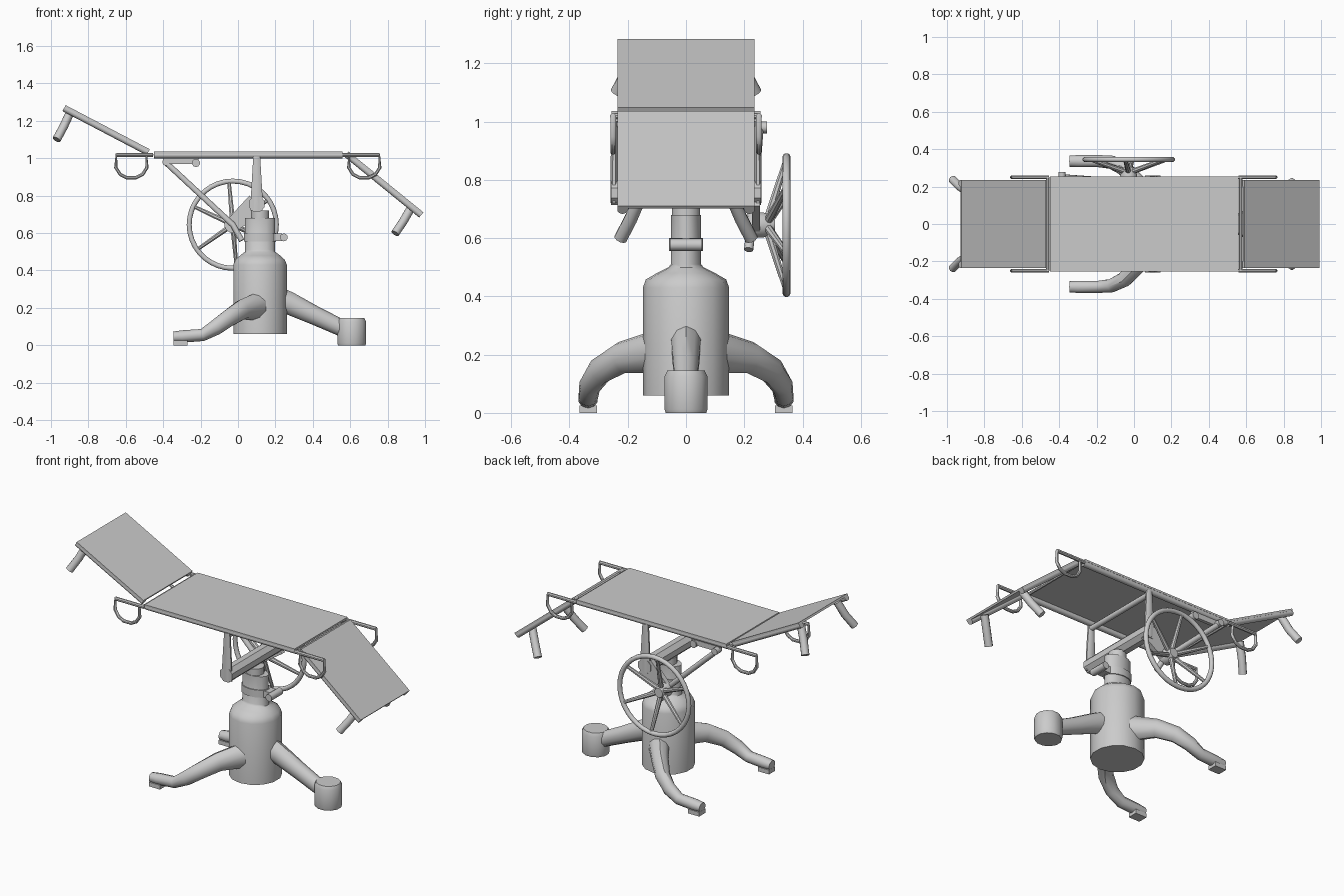
import bpy, bmesh, math
from mathutils import Vector as V

if "Cube" in bpy.data.objects:
    bpy.data.objects.remove(bpy.data.objects["Cube"])


def finish(bm, name, angle=40):
    bmesh.ops.recalc_face_normals(bm, faces=bm.faces)
    me = bpy.data.meshes.new(name)
    bm.to_mesh(me)
    bm.free()
    ob = bpy.data.objects.new(name, me)
    bpy.context.collection.objects.link(ob)
    bpy.context.view_layer.objects.active = ob
    ob.select_set(True)
    bpy.ops.object.shade_smooth_by_angle(angle=math.radians(angle))
    ob.select_set(False)
    return ob


def loft(name, pts, sizes, n=10, closed=False, ref=None):
    """Sweep an n-sided ellipse along pts; sizes = radius or list of (side, up)."""
    pts = [V(p) for p in pts]
    if not isinstance(sizes, list):
        sizes = [(sizes, sizes)] * len(pts)
    chord = (pts[-1] - pts[0]).normalized()
    ref = V(ref) if ref else (V((0, 1, 0)) if abs(chord.z) > .9 else V((0, 0, 1)))
    bm, rings, m = bmesh.new(), [], len(pts)
    off = math.pi / n
    k = 1 / math.cos(off) if n == 4 else 1
    for i, p in enumerate(pts):
        a = pts[(i - 1) % m] if closed else pts[max(i - 1, 0)]
        b = pts[(i + 1) % m] if closed else pts[min(i + 1, m - 1)]
        t = (b - a).normalized()
        up = (ref - t * ref.dot(t)).normalized()
        side = t.cross(up)
        sx, sy = sizes[i]
        rings.append([bm.verts.new(p + side * sx * k * math.cos(off + j * math.tau / n)
                                   + up * sy * k * math.sin(off + j * math.tau / n)) for j in range(n)])
    for i in range(m if closed else m - 1):
        r, s = rings[i], rings[(i + 1) % m]
        for j in range(n):
            bm.faces.new((r[j], r[(j + 1) % n], s[(j + 1) % n], s[j]))
    if not closed:
        bm.faces.new(rings[0])
        bm.faces.new(rings[-1])
    return finish(bm, name)


def bar(name, a, b, w, h):
    return loft(name, [a, b], [(w, h)] * 2, 4)


def panel(name, x0, z0, x1, z1, half_y):
    """Cloth sheet with a tube rail under each side edge, between two xz points."""
    d = V((x1 - x0, 0, z1 - z0)).normalized()
    nrm = V((-d.z, 0, d.x))
    if nrm.z < 0:
        nrm = -nrm
    a, b = V((x0, 0, z0)), V((x1, 0, z1))
    bar(name + "_sheet", a + nrm * .012, b + nrm * .012, half_y, .006)
    for s in (-1, 1):
        o = V((0, s * (half_y - .018), 0))
        loft(name + "_rail", [a + o, b + o], .018)


# pedestal and neck
cx = .118
prof = [(.06, .147, .148), (.43, .147, .148), (.458, .135, .138), (.48, .11, .10),
        (.50, .083, .06), (.51, .083, .052), (.68, .083, .052)]
loft("pedestal", [(cx, 0, p[0]) for p in prof], [p[1:] for p in prof], 14)
loft("neck_cap", [(cx, 0, .68), (cx, 0, .72)], .05, 12)

# clamp on the neck
loft("clamp_collar", [(cx, 0, .555), (cx, 0, .60)], [(.088, .058)] * 2, 14)
bar("clamp_lug", (.19, 0, .577), (.235, 0, .577), .03, .02)
loft("clamp_bolt", [(.245, -.055, .577), (.245, .055, .577)], .021)

# two splayed side legs
for s in (-1, 1):
    loft("side_leg",
         [(.11, s * .10, .21), (.02, s * .22, .19), (-.05, s * .295, .145), (-.12, s * .33, .095),
          (-.19, s * .336, .055), (-.30, s * .336, .047), (-.345, s * .336, .045)],
         [(.06, .075), (.048, .055), (.042, .048), (.037, .042), (.034, .033), (.034, .033), (.031, .028)], 10)
    bar("side_foot", (-.27, s * .336, .013), (-.345, s * .336, .013), .03, .013)

# rear leg with round foot
loft("end_leg", [(.20, 0, .25), (.28, 0, .222), (.42, 0, .155), (.56, 0, .09)],
     [(.055, .07), (.052, .06), (.045, .05), (.04, .045)], 10)
foot = [(0, .076), (.012, .08), (.125, .08), (.145, .07)]
loft("end_foot", [(.608, 0, z) for z, r in foot], [(r, r * .95) for z, r in foot], 12)

# yoke carrying the bed
loft("yoke_beam", [(.10, -.258, .755), (.10, .258, .755)], [(.045, .045)] * 2, 8)
for s in (-1, 1):
    loft("yoke_post", [(.10, s * .247, .72), (.10, s * .247, .82), (.10, s * .245, 1.01)],
         [(.035, .013), (.032, .013), (.02, .013)], 8)
loft("yoke_top_bar", [(.10, -.245, .99), (.10, .245, .99)], .016)

# three bed sections
panel("bed", -.45, 1.018, .56, 1.018, .255)
panel("head_panel", -.48, 1.032, -.93, 1.268, .236)
panel("foot_panel", .58, 1.022, .98, .697, .236)
for x in (-.462, .57):
    loft("hinge_bar", [(x, -.25, 1.018), (x, .25, 1.018)], .01, 8)

# grips under the far ends, hinge arms and hanging loops
for s in (-1, 1):
    loft("head_grip", [(-.895, s * .175, 1.25), (-.932, s * .20, 1.17), (-.97, s * .237, 1.10)], .023)
    loft("foot_grip", [(.925, s * .16, .735), (.885, s * .19, .665), (.84, s * .225, .598)], .023)
    for c, d in ((-.57, 1), (.675, -1)):
        pts = [(-.08, 1.018), (-.083, .95), (-.06, .914), (-.025, .896),
               (.025, .896), (.06, .914), (.083, .95), (.08, 1.018)]
        loft("side_loop", [(c + x, s * .25, z) for x, z in pts], .01, 8, True, (0, 1, 0))
        e = c + d * .115
        loft("loop_arm", [(c - d * .08, s * .25, 1.018), (e, s * .25, 1.018)], .011, 8)

# hand wheel with dished spokes
wx, wz = -.028, .645
ring = [(wx + .233 * math.cos(i * math.tau / 36), .345, wz + .233 * math.sin(i * math.tau / 36)) for i in range(36)]
loft("wheel_rim", ring, [(.014, .014)] * 36, 10, True, (0, 1, 0))
for i in range(6):
    a = math.radians(95 + 60 * i)
    c, s = math.cos(a), math.sin(a)
    loft("wheel_spoke", [(wx + .02 * c, .28, wz + .02 * s), (wx + .228 * c, .345, wz + .228 * s)],
         [(.015, .015), (.01, .01)], 8, ref=(0, 1, 0))
loft("wheel_hub", [(wx, .23, wz), (wx, .265, wz), (wx, .305, wz)], [(.045, .045), (.045, .045), (.028, .028)], 12)

# tilt mechanism: brace, link plate, slide bracket
loft("brace", [(.02, .215, .56), (wx, .225, wz), (-.38, .25, .972)], .016, 10, ref=(0, 1, 0))
loft("brace_pin", [(-.385, .235, .98), (-.385, .278, .98)], .02)
loft("link_plate", [(wx, .24, wz), (.10, .24, .755)], [(.04, .014), (.06, .014)], 4, ref=(0, 1, 0))
bar("slide_bracket", (-.40, .237, .985), (-.21, .237, .985), .01, .016)
loft("bracket_pin", [(-.225, .215, .975), (-.225, .255, .975)], .022)
